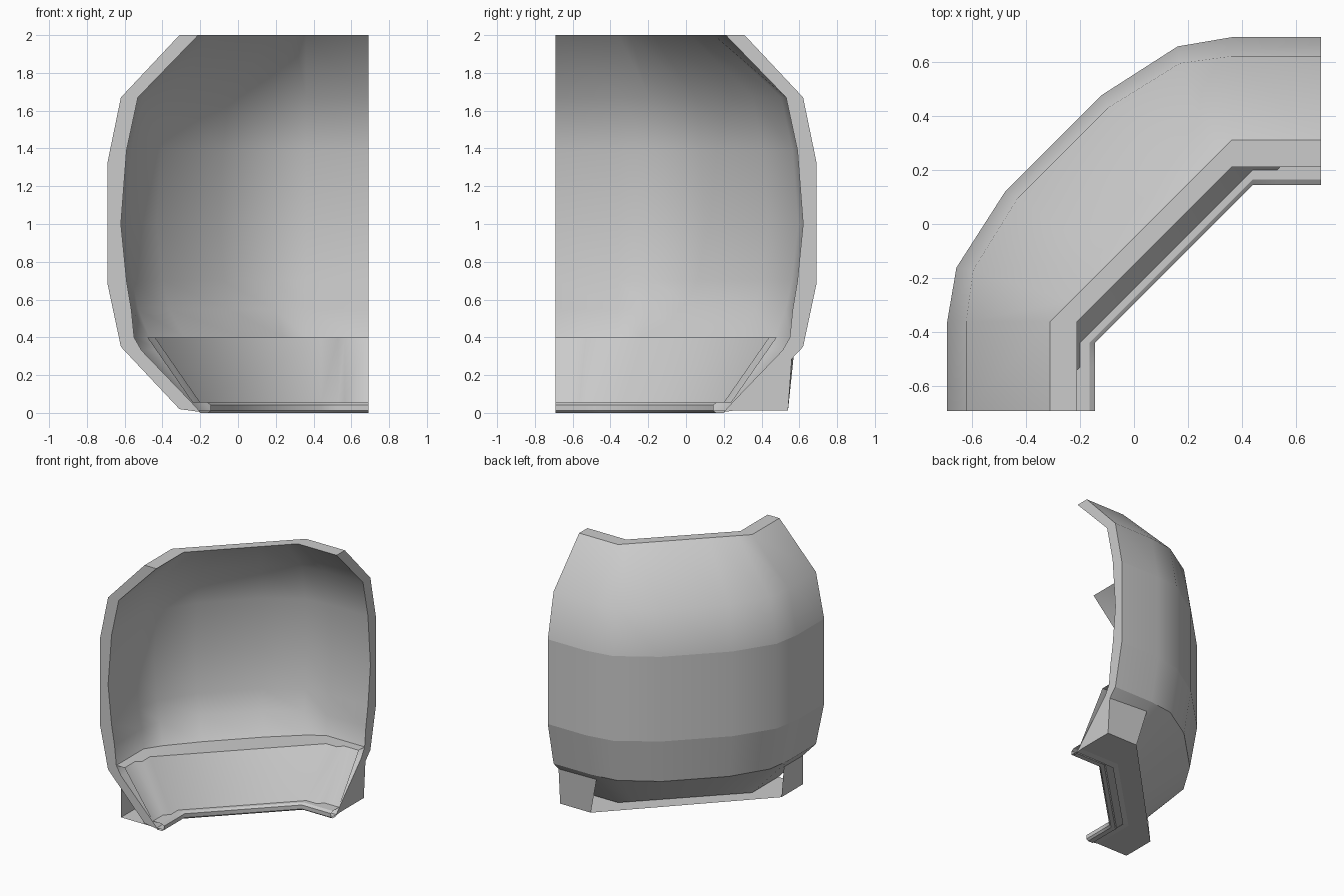
import bpy, bmesh
from math import radians

if "Cube" in bpy.data.objects:
    bpy.data.objects.remove(bpy.data.objects["Cube"])

E = 0.69   # where the corner piece is cut at both ends
C = 0.36   # where the shell turns into the diagonal
K = 0.44   # where the console turns into the diagonal


def mirror(p):
    """Reflect across the diagonal symmetry plane."""
    return (-p[1], -p[0], p[2])


def make_object(name, bm, angle=40):
    bmesh.ops.remove_doubles(bm, verts=bm.verts, dist=0.0005)
    bmesh.ops.recalc_face_normals(bm, faces=bm.faces)
    me = bpy.data.meshes.new(name)
    bm.to_mesh(me)
    bm.free()
    ob = bpy.data.objects.new(name, me)
    bpy.context.collection.objects.link(ob)
    bpy.ops.object.select_all(action='DESELECT')
    ob.select_set(True)
    bpy.context.view_layer.objects.active = ob
    bpy.ops.object.shade_smooth_by_angle(angle=radians(angle), keep_sharp_edges=True)
    return ob


def loft(name, rings, closed, sharp=(), angle=40):
    bm = bmesh.new()
    rows = [[bm.verts.new(p) for p in r] for r in rings]
    n = len(rows[0])
    for a, b in zip(rows, rows[1:]):
        for i in range(n if closed else n - 1):
            j = (i + 1) % n
            bm.faces.new((a[i], a[j], b[j], b[i]))
        for i in sharp:
            bm.edges.get((a[i], b[i])).smooth = False
    if closed:
        bm.faces.new(rows[0])
        bm.faces.new(rows[-1])
    return make_object(name, bm, angle)


def sheet(name, points):
    bm = bmesh.new()
    bm.faces.new([bm.verts.new(p) for p in points])
    return make_object(name, bm)


def shell_station(d, z, f, t, b):
    """Point along the diagonal between both corners, pushed out by the bulge."""
    return (C + (-d - C) * t - f * b / 2, d + (-C - d) * t + f * b / 2, z)


def shell_path(d, z, f):
    half = [(E, d, z), (C, d, z), shell_station(d, z, f, 0.111, 0.165),
            shell_station(d, z, f, 0.329, 0.265)]
    return half + [mirror(p) for p in reversed(half)]


# Curved wall shell: (depth, height, bulge) going down outside and up inside
profile = [(0.31, 2, 0), (0.62, 1.67, 1), (0.69, 1.33, 1), (0.69, 0.68, 1),
           (0.62, 0.35, 1), (0.31, 0.02, 0), (0.20, 0.005, 0), (0.25, 0.06, 0),
           (0.51, 0.33, 0.1), (0.55, 0.4, 0.25), (0.565, 0.55, 0.8),
           (0.59, 0.7, 0.92), (0.62, 1.0, 1), (0.59, 1.39, 0.97),
           (0.53, 1.67, 0.88), (0.21, 2, 0)]
levels = [shell_path(*p) for p in profile]
loft("wall_shell", list(zip(*levels)), True, sharp=(0, 2, 3, 4, 5, 15), angle=60)


# Sloped lower console, recessed near both ends by a soft step, with its front lip
def console_ring(x, inset):
    pts = [(0.44 + inset, 0.4), (0.20 + inset, 0.055), (0.165, 0.055),
           (0.145, 0.042), (0.145, 0.012), (0.16, 0.0), (0.20, 0.0), (0.21, 0.012)]
    return [(x, y, z) for y, z in pts]


half = [console_ring(E, 0.04), console_ring(0.565, 0.04),
        console_ring(0.53, 0.0), console_ring(K, 0.0)]
rings = half + [[mirror(p) for p in r] for r in reversed(half)]
loft("lower_console", rings, False, sharp=range(1, 7), angle=50)

# Ledge on top of the console, reaching the shell
front = [r[0] for r in rings]
sheet("console_ledge", front + shell_path(0.56, 0.4, 0.27)[::-1])

# Floor sheet below the shell, cut back towards the left end
lip = [(E, 0.15, 0.012), (K, 0.15, 0.012)]
back = [(E, 0.54, 0.012), (0.43, 0.54, 0.012), (-0.51, -0.43, 0.012), (-0.51, -E, 0.012)]
sheet("floor_sheet", lip + [mirror(p) for p in lip[::-1]] + back[::-1])

# Short hanging plates at both ends and the cap on the right end
sheet("right_hanging_plate", [(E, 0.54, 0.012), (0.43, 0.54, 0.012),
                              (C, 0.57, 0.3), (E, 0.56, 0.29)])
sheet("left_hanging_plate", [(-0.51, -E, 0.012), (-0.51, -0.43, 0.012),
                             (-0.51, -0.46, 0.24), (-0.51, -E, 0.24)])
sheet("right_end_cap", [(E, y, z) for y, z in
                        ((0.21, 0.012), (0.54, 0.012), (0.56, 0.29), (0.61, 0.345), (0.51, 0.33))])
